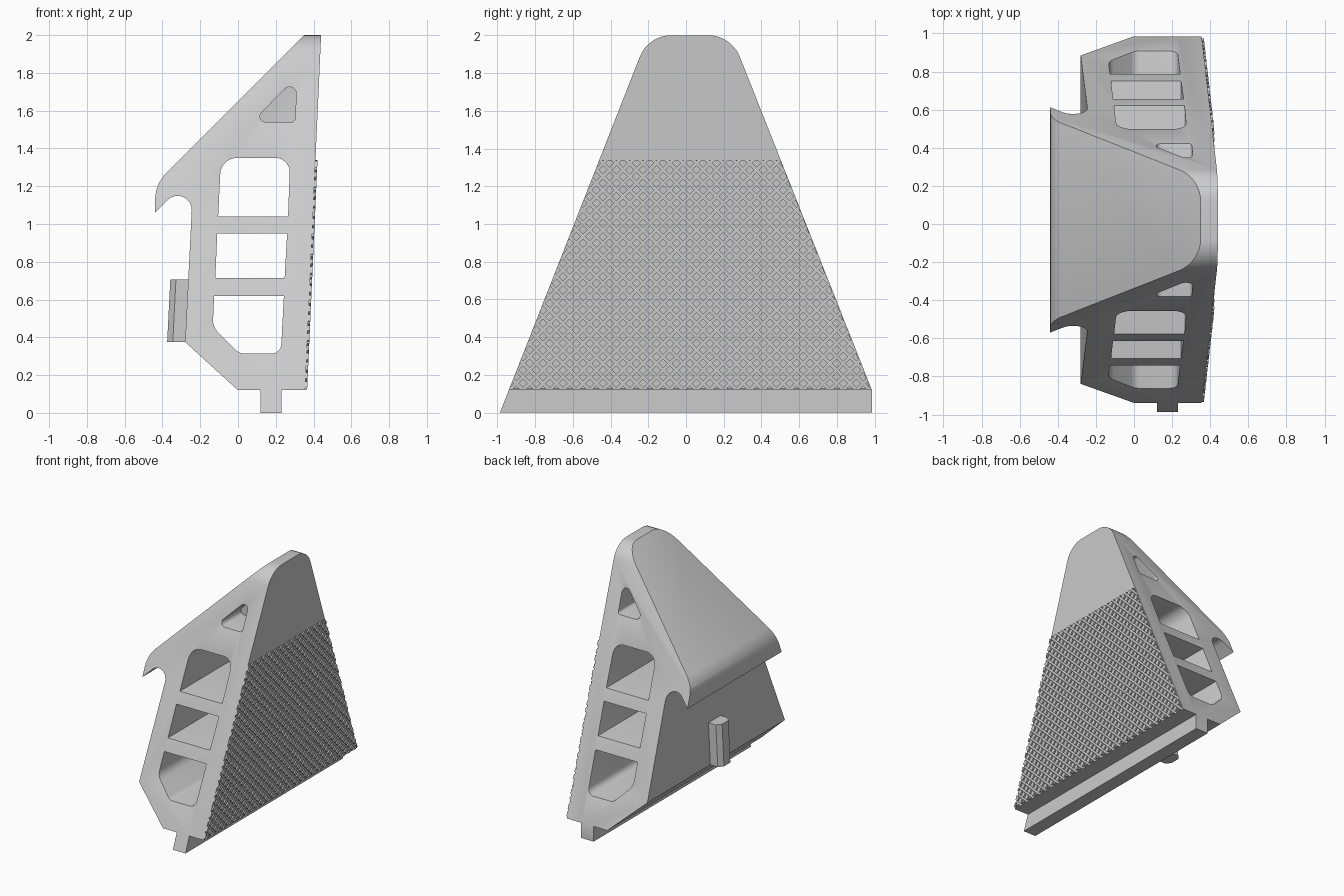
import bpy, bmesh, math
from mathutils import Vector

old = bpy.data.objects.get("Cube")
if old:
    bpy.data.objects.remove(old, do_unlink=True)

grey = bpy.data.materials.new("light_grey")
grey.use_nodes = True
grey.diffuse_color = (0.6, 0.6, 0.6, 1)
grey.node_tree.nodes["Principled BSDF"].inputs["Base Color"].default_value = (0.6, 0.6, 0.6, 1)

MID = 0.02     # y of the symmetry plane
SLOPE = 0.393  # side taper


def half_width(z):
    return 0.22 + (2 - z) * SLOPE


def face_x(z):
    """x of the leaning flat face at height z"""
    return 0.355 + (z - 0.12) * 0.0452


def rounded(points, steps=8):
    """Outline from (u, v, radius) corners, with arcs in place of corners."""
    out = []
    for i, (u, v, r) in enumerate(points):
        p = Vector((u, v))
        if not r:
            out.append(p)
            continue
        a = (Vector(points[i - 1][:2]) - p).normalized()
        b = (Vector(points[(i + 1) % len(points)][:2]) - p).normalized()
        half = a.angle(b) / 2
        centre = p + (a + b).normalized() * r / math.sin(half)
        start = p + a * r / math.tan(half) - centre
        end = p + b * r / math.tan(half) - centre
        sweep = start.angle_signed(end)
        for k in range(steps + 1):
            t = -sweep * k / steps
            c, s = math.cos(t), math.sin(t)
            out.append(centre + Vector((start.x * c - start.y * s, start.x * s + start.y * c)))
    return out


def add_object(name, bm):
    bmesh.ops.recalc_face_normals(bm, faces=bm.faces)
    mesh = bpy.data.meshes.new(name)
    bm.to_mesh(mesh)
    bm.free()
    mesh.materials.append(grey)
    obj = bpy.data.objects.new(name, mesh)
    bpy.context.collection.objects.link(obj)
    return obj


def prism(name, outline, place, lo, hi):
    """Extrude a 2D outline from lo to hi; place(u, v, w) gives the 3D point."""
    bm = bmesh.new()
    rings = [[bm.verts.new(place(p[0], p[1], w)) for p in outline] for w in (lo, hi)]
    bm.faces.new(rings[0])
    bm.faces.new(rings[1])
    n = len(outline)
    for i in range(n):
        j = (i + 1) % n
        bm.faces.new((rings[0][i], rings[0][j], rings[1][j], rings[1][i]))
    return add_object(name, bm)


def along_y(u, v, w):
    return (u, w, v)


def along_x(u, v, w):
    return (w, u, v)


# Body: side profile with hooked lip and bottom tongue
body = prism("wedge_body", rounded([
    (0.35, 2, 0), (0.44, 2, 0), (0.355, 0.12, 0), (0.23, 0.12, 0), (0.23, 0, 0),
    (0.12, 0, 0), (0.12, 0.12, 0), (0, 0.12, 0), (-0.28, 0.375, 0),
    (-0.235, 1.265, 0.075), (-0.44, 1.06, 0), (-0.437, 1.213, 0.2)]),
    along_y, -1.2, 1.2)

# Tapered outline that trims the body
trim = prism("trim_outline", rounded([
    (MID - half_width(0), -0.0, 0), (0.985, 0, 0), (0.985, 0.12, 0),
    (MID + half_width(2), 2, 0.18), (MID - half_width(2), 2, 0.18)]),
    along_x, -1, 1)

# Windows through the body, and blind triangular pockets
windows = [
    [(-0.105, 1.04, 0), (0.265, 1.04, 0), (0.276, 1.35, 0.075), (-0.09, 1.35, 0.09)],
    [(-0.12, 0.715, 0), (0.247, 0.715, 0), (0.26, 0.95, 0), (-0.11, 0.95, 0)],
    [(-0.126, 0.62, 0), (-0.134, 0.455, 0.09), (0.005, 0.315, 0.06),
     (0.227, 0.315, 0.05), (0.243, 0.62, 0)]]
pocket = [(0.105, 1.54, 0.03), (0.302, 1.54, 0.02), (0.312, 1.78, 0.035), (0.12, 1.585, 0.015)]
cutters = [prism("window_cutter", rounded(w), along_y, -1.5, 1.5) for w in windows]
for s in (-1, 1):
    cutters.append(prism("pocket_cutter", rounded(pocket), along_y,
                         *sorted((MID + s * 0.15, s * 1.3))))

for tool, kind in [(trim, "INTERSECT")] + [(c, "DIFFERENCE") for c in cutters]:
    mod = body.modifiers.new(kind.lower(), "BOOLEAN")
    mod.operation, mod.object, mod.solver = kind, tool, "EXACT"
    tool.hide_render = True

bm = bmesh.new()
bm.from_object(body, bpy.context.evaluated_depsgraph_get())
body.modifiers.clear()
for tool in [trim] + cutters:
    bpy.data.objects.remove(tool, do_unlink=True)
bmesh.ops.remove_doubles(bm, verts=bm.verts, dist=0.0005)
bm.normal_update()


# Soften the rims of the windows and of the sloping top
def is_soft(edge):
    if len(edge.link_faces) != 2:
        return False
    mid = (edge.verts[0].co + edge.verts[1].co) / 2
    for f, g in (edge.link_faces, reversed(edge.link_faces)):
        if abs(f.normal.x) < 0.15 and f.normal.angle(g.normal) > 0.5:
            top = g.normal.x < -0.3 and g.normal.z > 0.3
            on_side = abs(abs(mid.y - MID) - half_width(mid.z)) < 0.01
            rim = (on_side and abs(g.normal.y) < 0.1 and 0.3 < mid.z < 1.75
                   and -0.15 < mid.x < 0.32)
            if top or rim:
                return True
    return False


bmesh.ops.bevel(bm, geom=[e for e in bm.edges if is_soft(e)], offset=0.014,
                segments=3, profile=0.5, affect="EDGES", clamp_overlap=True)
bm.to_mesh(body.data)
bm.free()

# Grip: small raised diamonds on the leaning flat face
PITCH, SIZE, HEIGHT = 0.05, 0.034, 0.011
bm = bmesh.new()
step, r = PITCH / math.sqrt(2), SIZE / math.sqrt(2)
for row in range(-1, 37):
    for col in range(-30, 31):
        y, z = MID + col * step, 0.12 + row * step
        if (row + col) % 2 or abs(y - MID) > half_width(z) + step:
            continue
        bm.faces.new([bm.verts.new((face_x(z + b), y + a, z + b))
                      for a, b in ((r, 0), (0, r), (-r, 0), (0, -r))])
for co, no in [((0, 0, 1.34), (0, 0, 1)), ((0, 0, 0.125), (0, 0, -1)),
               ((0, MID + half_width(0), 0), (0, 1, SLOPE)),
               ((0, MID - half_width(0), 0), (0, -1, SLOPE))]:
    bmesh.ops.bisect_plane(bm, geom=bm.verts[:] + bm.edges[:] + bm.faces[:],
                           plane_co=co, plane_no=no, clear_outer=True)
tops = bmesh.ops.extrude_face_region(bm, geom=bm.faces[:], use_keep_orig=True)["geom"]
bmesh.ops.translate(bm, vec=(HEIGHT, 0, 0),
                    verts=[v for v in tops if isinstance(v, bmesh.types.BMVert)])
add_object("grip_diamonds", bm)

# Chamfered peg on the back wall, leaning with it
prism("back_peg", [(-0.25, -0.075), (-0.345, -0.075), (-0.375, -0.04),
                   (-0.375, 0.04), (-0.345, 0.075), (-0.25, 0.075)],
      lambda u, v, w: (u + (w - 0.375) * 0.05, MID + v, w), 0.375, 0.705)

# Smooth curved parts, sharp corners kept
bpy.ops.object.select_all(action="DESELECT")
body.select_set(True)
bpy.context.view_layer.objects.active = body
bpy.ops.object.shade_smooth_by_angle(angle=math.radians(32))
